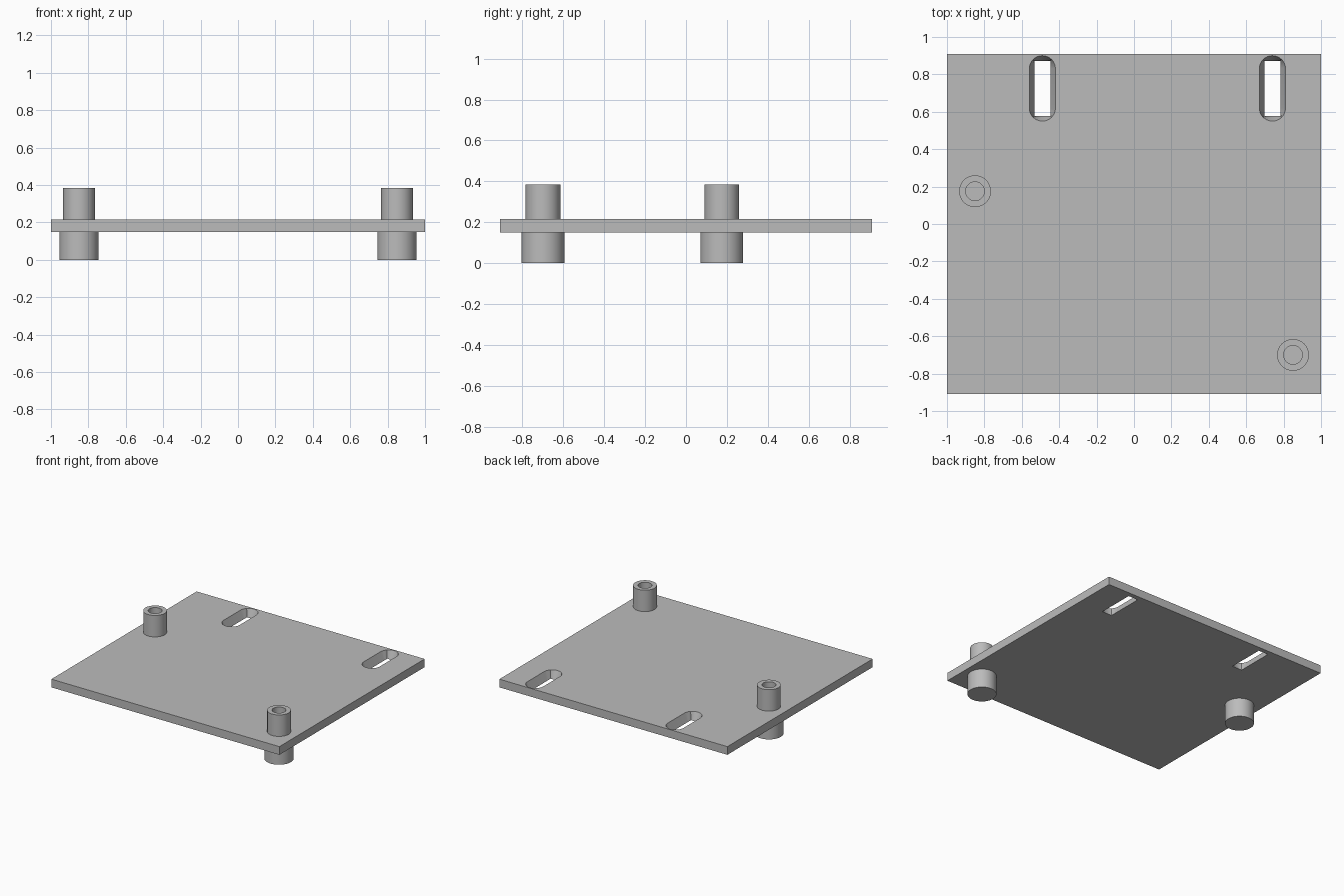
import bpy, bmesh, math
from mathutils import Vector

cube = bpy.data.objects.get("Cube")
if cube:
    bpy.data.objects.remove(cube, do_unlink=True)

GREY = (0.5, 0.5, 0.5, 1)
grey = bpy.data.materials.new("plain_grey")
grey.use_nodes = True
grey.diffuse_color = GREY
grey.node_tree.nodes["Principled BSDF"].inputs["Base Color"].default_value = GREY

PLATE_LOW, PLATE_TOP, POST_TOP = 0.15, 0.215, 0.385


def finish(bm, name):
    bmesh.ops.recalc_face_normals(bm, faces=bm.faces)
    mesh = bpy.data.meshes.new(name)
    bm.to_mesh(mesh)
    bm.free()
    mesh.materials.append(grey)
    obj = bpy.data.objects.new(name, mesh)
    bpy.context.collection.objects.link(obj)
    return obj


def smooth(obj):
    bpy.ops.object.select_all(action="DESELECT")
    obj.select_set(True)
    bpy.context.view_layer.objects.active = obj
    bpy.ops.object.shade_smooth_by_angle(angle=math.radians(30))


def lathe(name, profile, x, y, steps=48):
    """Revolve a closed (radius, z) profile about a vertical axis."""
    bm = bmesh.new()
    verts = [bm.verts.new((x + r, y, z)) for r, z in profile]
    edges = [bm.edges.new((verts[i - 1], v)) for i, v in enumerate(verts)]
    bmesh.ops.spin(bm, geom=verts + edges, cent=(x, y, 0), axis=(0, 0, 1),
                   angle=math.tau, steps=steps, use_merge=True)
    bmesh.ops.remove_doubles(bm, verts=bm.verts, dist=1e-5)
    smooth(finish(bm, name))


def slot_cutter(x, y, half_straight=0.105, top_r=0.07, low_r=0.0425, n=16):
    """Loft from a rounded slot on top to a rectangle underneath."""
    bm = bmesh.new()
    top, low = [], []
    for end in (0, 1):
        for i in range(n + 1):
            a = math.pi * (end + i / n)
            c, s = math.cos(a), math.sin(a)
            yc = y + (half_straight if end == 0 else -half_straight)
            k = low_r / max(abs(c), abs(s))
            p_top = Vector((x + top_r * c, yc + top_r * s, PLATE_TOP))
            p_low = Vector((x + k * c, yc + k * s, PLATE_LOW))
            extra = (p_top - p_low) * 0.02
            top.append(bm.verts.new(p_top + extra))
            low.append(bm.verts.new(p_low - extra))
    bm.faces.new(top)
    bm.faces.new(low[::-1])
    for i in range(len(top)):
        bm.faces.new((top[i - 1], top[i], low[i], low[i - 1]))
    cutter = finish(bm, "slot_cutter")
    cutter.hide_render = True
    return cutter


# Plate
bm = bmesh.new()
bmesh.ops.create_cube(bm, size=1)
bmesh.ops.scale(bm, vec=(2, 1.82, PLATE_TOP - PLATE_LOW), verts=bm.verts)
bmesh.ops.translate(bm, vec=(0, 0, (PLATE_TOP + PLATE_LOW) / 2), verts=bm.verts)
plate = finish(bm, "plate")

# Two tapered slots near the back edge
cutters = [slot_cutter(x, 0.725) for x in (-0.49, 0.74)]
for cutter in cutters:
    mod = plate.modifiers.new("slot", "BOOLEAN")
    mod.operation = "DIFFERENCE"
    mod.solver = "EXACT"
    mod.object = cutter
bpy.context.view_layer.objects.active = plate
for mod in list(plate.modifiers):
    bpy.ops.object.modifier_apply(modifier=mod.name)
for cutter in cutters:
    bpy.data.objects.remove(cutter, do_unlink=True)
smooth(plate)

# Hollow posts above the plate, solid feet below it
tube = [(0.05, PLATE_TOP), (0.085, PLATE_TOP), (0.085, POST_TOP), (0.05, POST_TOP)]
foot = [(0, 0), (0.105, 0), (0.105, PLATE_LOW), (0, PLATE_LOW)]
for side, x, y in (("right", -0.85, 0.175), ("left", 0.85, -0.70)):
    lathe(side + "_post", tube, x, y)
    lathe(side + "_foot", foot, x, y)
